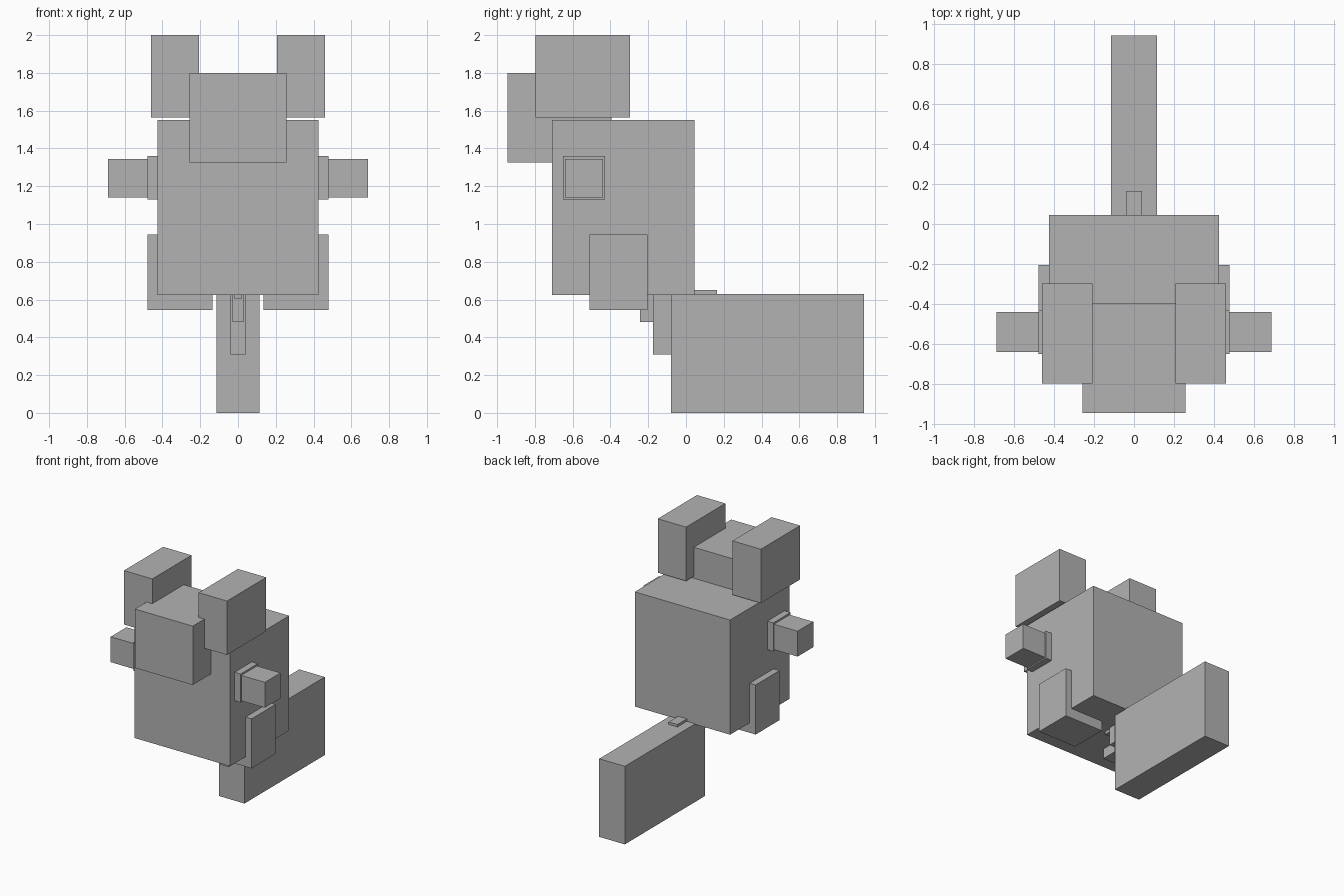
import bpy
import bmesh
from mathutils import Vector

cube = bpy.data.objects.get("Cube")
if cube:
    bpy.data.objects.remove(cube, do_unlink=True)

# One flat grey for every part
grey = bpy.data.materials.new("plain grey")
grey.use_nodes = True
grey.diffuse_color = (0.45, 0.45, 0.45, 1)
grey.node_tree.nodes["Principled BSDF"].inputs["Base Color"].default_value = grey.diffuse_color


def box(name, x, y, z):
    """Flat-sided block spanning the given (low, high) ranges."""
    low, high = (Vector(c) for c in zip(x, y, z))
    bm = bmesh.new()
    bmesh.ops.create_cube(bm, size=1)
    bmesh.ops.scale(bm, vec=high - low, verts=bm.verts)
    mesh = bpy.data.meshes.new(name)
    bm.to_mesh(mesh)
    bm.free()
    mesh.materials.append(grey)
    obj = bpy.data.objects.new(name, mesh)
    obj.location = (low + high) / 2
    bpy.context.collection.objects.link(obj)
    return obj


def centred(name, half_width, y, z):
    return box(name, (-half_width, half_width), y, z)


def pair(name, x, y, z):
    box("left_" + name, x, y, z)
    box("right_" + name, (-x[1], -x[0]), y, z)


# Body and head
centred("body", 0.425, (-0.71, 0.045), (0.625, 1.55))
centred("head", 0.258, (-0.945, -0.395), (1.325, 1.80))

# Ears, arms and legs
pair("ear", (0.207, 0.46), (-0.797, -0.297), (1.565, 2.0))
pair("shoulder", (0.25, 0.478), (-0.65, -0.43), (1.13, 1.36))
pair("arm", (0.46, 0.688), (-0.64, -0.44), (1.14, 1.345))
pair("leg", (0.135, 0.478), (-0.51, -0.205), (0.545, 0.945))

# Tail, widening in steps from the body
centred("tail_root", 0.018, (-0.31, -0.16), (0.602, 0.75))
centred("tail_link", 0.03, (-0.243, 0.0), (0.48, 0.72))
centred("tail_joint", 0.039, (-0.175, 0.165), (0.31, 0.65))
centred("tail", 0.114, (-0.08, 0.943), (0.0, 0.63))
